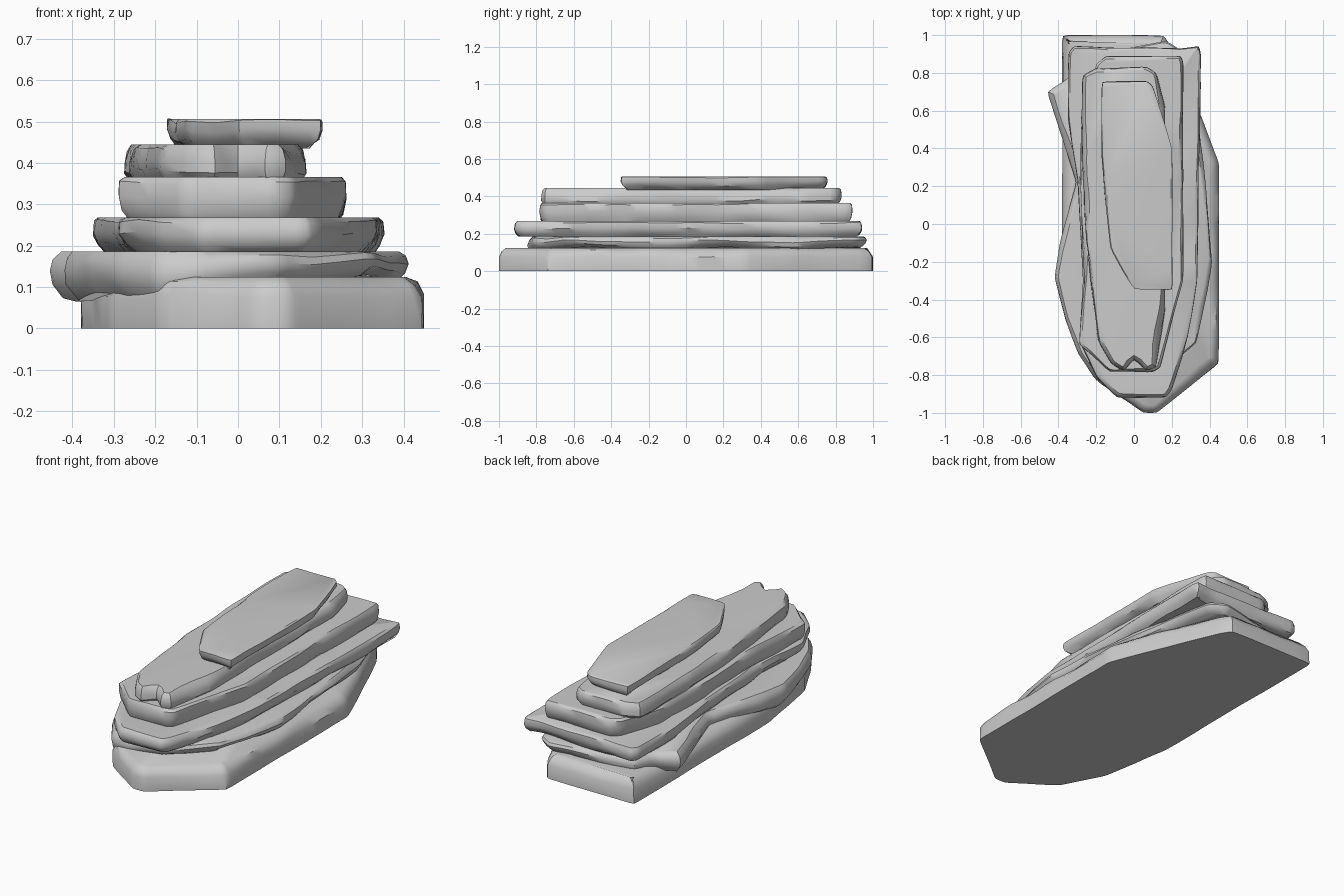
import bpy, bmesh, math
from mathutils import Vector, noise

if "Cube" in bpy.data.objects:
    bpy.data.objects.remove(bpy.data.objects["Cube"])


def resample(pts, step=0.07, corner=0.03):
    """Clip each corner into a short curve and divide the long edges."""
    n, out = len(pts), []
    P = [Vector(p) for p in pts]
    for i in range(n):
        a, b, c = P[i - 1], P[i], P[(i + 1) % n]
        da, dc = a - b, c - b
        ra, rc = min(corner, da.length * .35), min(corner, dc.length * .35)
        s, e = b + da.normalized() * ra, b + dc.normalized() * rc
        out += [s, (s + e) * .15 + b * .7, e]
        nxt = c - dc.normalized() * rc
        k = max(1, int((nxt - e).length / step))
        out += [e.lerp(nxt, j / k) for j in range(1, k)]
    return out


def slab(name, pts, z0, z1, profile, seed, chip=0.02, under=None):
    """Closed rock slab: outline (clockwise) swept through (height fraction, inset) rings."""
    ring = resample(pts)
    n = len(ring)
    normals = []
    for i in range(n):
        t = ring[(i + 1) % n] - ring[i - 1]
        normals.append(Vector((t.y, -t.x)).normalized())     # inward
    bm = bmesh.new()
    rings = []
    for f, inset in profile:
        row = []
        for p, nv in zip(ring, normals):
            nz = noise.noise(Vector((p.x * 4, p.y * 4, seed * 7.3 + f * 1.6)))
            d = inset * (1 + .5 * nz) + max(0, nz) * chip
            q = p + nv * d
            zb = under(p.x, p.y) if under else z0
            z = zb + (z1 - zb) * f
            if 0 < f < .95:
                z += .012 * noise.noise(Vector((p.x * 5, p.y * 5, seed * 3.1)))
            row.append(bm.verts.new((q.x, q.y, z)))
        rings.append(row)
    for a, b in zip(rings, rings[1:]):
        for i in range(n):
            j = (i + 1) % n
            bm.faces.new((a[i], b[i], b[j], a[j]))
    bm.faces.new(rings[0])
    bm.faces.new(rings[-1][::-1])
    bmesh.ops.recalc_face_normals(bm, faces=bm.faces)
    me = bpy.data.meshes.new(name)
    bm.to_mesh(me)
    bm.free()
    ob = bpy.data.objects.new(name, me)
    bpy.context.collection.objects.link(ob)
    bpy.context.view_layer.objects.active = ob
    bpy.ops.object.select_all(action='DESELECT')
    ob.select_set(True)
    bpy.ops.object.shade_smooth_by_angle(angle=math.radians(38))


# Base slab: upright sides, sloping upper edge
slab("base_slab",
     [(-.38, 1), (.16, 1), (.19, .95), (.36, .56), (.45, .32), (.45, -.74),
      (.17, -.96), (.12, -1), (.05, -1), (-.02, -.95), (-.19, -.84),
      (-.31, -.6), (-.38, -.2)],
     0, .125, [(0, 0), (.6, 0), (.85, .018), (1, .045)], 1, .008)


# Second slab: wavy underside that sags on the left
def sag(x, y):
    t = min(1, max(0, (x + .16) / .2))
    return .075 + .045 * t + .012 * math.sin(y * 9)


slab("second_slab",
     [(-.46, .70), (-.35, .77), (-.3, .88), (.17, .97), (.25, .92), (.33, .6),
      (.385, .2), (.415, -.2), (.39, -.35), (.33, -.63), (.1, -.82),
      (-.1, -.85), (-.2, -.83), (-.3, -.69), (-.37, -.5), (-.425, -.28),
      (-.40, -.12), (-.305, .22)],
     .1, .186, [(0, .035), (.3, .008), (.6, 0), (.85, .008), (1, .025)], 2, .015, sag)

# Third slab
slab("third_slab",
     [(-.35, .91), (-.32, .945), (.24, .93), (.345, .945), (.357, .9), (.335, -.3),
      (.29, -.6), (.2, -.88), (.17, -.92), (-.09, -.92), (-.2, -.81),
      (-.29, -.62), (-.27, -.3), (-.30, .24), (-.35, .55)],
     .185, .268, [(0, .03), (.2, .012), (.5, 0), (.85, .002), (1, .014)], 3, .012)

# Fourth slab
slab("fourth_slab",
     [(-.2, .85), (-.15, .89), (.25, .89), (.262, .85), (.262, -.3), (.2, -.52),
      (.14, -.76), (.1, -.785), (-.13, -.785), (-.22, -.7), (-.295, -.64),
      (-.265, -.3), (-.285, .2), (-.28, .6)],
     .262, .366, [(0, .02), (.2, .008), (.55, 0), (.88, .002), (1, .014)], 4, .012)

# Fifth slab: notched front end, sides lean inward
slab("fifth_slab",
     [(-.275, .79), (-.2, .835), (.07, .835), (.12, .8), (.165, .62), (.165, -.45),
      (.12, -.76), (.065, -.78), (.0, -.715), (-.055, -.78), (-.12, -.74),
      (-.19, -.62), (-.255, -.1), (-.275, .35)],
     .36, .445, [(0, .012), (.25, 0), (.55, .002), (.85, .008), (1, .022)], 5, .012)

# Top slab: short, undercut
slab("top_slab",
     [(-.172, .757), (.07, .757), (.1, .73), (.204, .4), (.204, -.35), (0, -.345),
      (-.06, -.25), (-.125, -.13), (-.15, .1), (-.172, .36)],
     .435, .506, [(0, .035), (.3, .008), (.6, 0), (.92, 0), (1, .008)], 6, .010)
